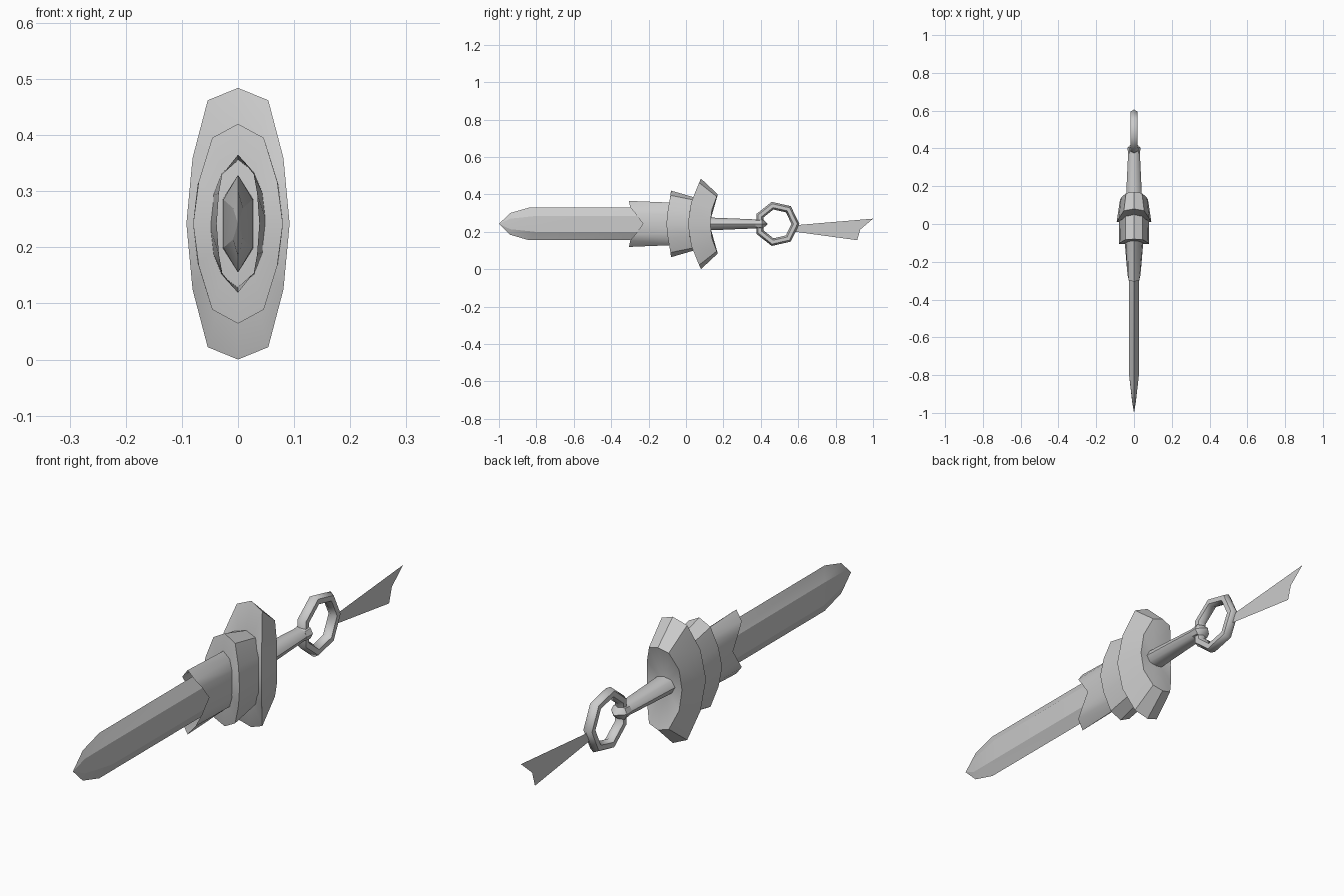
import bpy, bmesh, math

if "Cube" in bpy.data.objects:
    bpy.data.objects.remove(bpy.data.objects["Cube"])

CZ = 0.242  # height of the long axis


def finish(name, bm, angle=35):
    bmesh.ops.remove_doubles(bm, verts=bm.verts, dist=1e-5)
    bmesh.ops.recalc_face_normals(bm, faces=bm.faces)
    me = bpy.data.meshes.new(name)
    bm.to_mesh(me)
    bm.free()
    ob = bpy.data.objects.new(name, me)
    bpy.context.collection.objects.link(ob)
    bpy.ops.object.select_all(action='DESELECT')
    ob.select_set(True)
    bpy.context.view_layer.objects.active = ob
    bpy.ops.object.shade_smooth_by_angle(angle=math.radians(angle))
    return ob


def full_ring(q):
    """Mirror a quarter section (x, height, y), top to side, into a loop."""
    right = q + [(x, -h, y) for x, h, y in reversed(q[:-1])]
    return right + [(-x, h, y) for x, h, y in reversed(right[1:-1])]


def loft(name, quarters, start=None, end=None, angle=35):
    """Skin sections along y; start/end are y values of cap centres."""
    bm = bmesh.new()
    rings = [[bm.verts.new((x, y, CZ + h)) for x, h, y in full_ring(q)]
             for q in quarters]
    n = len(rings[0])
    for a, b in zip(rings, rings[1:]):
        for i in range(n):
            j = (i + 1) % n
            bm.faces.new((a[i], a[j], b[j], b[i]))
    for r, y in ((rings[0], start), (rings[-1], end)):
        if y is not None:
            c = bm.verts.new((0, y, CZ))
            for i in range(n):
                bm.faces.new((r[i], r[(i + 1) % n], c))
    return finish(name, bm, angle)


def oval(w, h, y):
    return [(0, h, y), (w * .71, h * .71, y), (w, 0, y)]


# Blade with flat sides, bevelled edges and a faceted tip
loft("blade", [
    [(0, .087, -.10), (.028, .043, -.10), (.028, 0, -.10)],
    [(0, .087, -.84), (.026, .043, -.80), (.026, 0, -.80)],
    [(0, .058, -.94), (.009, .028, -.94), (.010, 0, -.94)],
], start=-.10, end=-1.0, angle=15)

# Collar with a V notch in each side
loft("blade_collar", [
    [(0, .123, -.305), (.028, .088, -.298), (.034, .055, -.27), (.038, 0, -.230)],
    [(0, .113, -.06), (.030, .090, -.06), (.046, .050, -.06), (.052, 0, -.06)],
])

# Inner guard
loft("inner_guard", [
    [(0, .178, -.080), (.046, .153, -.083), (.070, .075, -.097), (.080, 0, -.105)],
    [(0, .140, .05), (.046, .128, .04), (.072, .070, .02), (.080, 0, .02)],
], start=-.105, end=.03)

# Outer crescent guard
loft("outer_guard", [
    [(0, .242, .080), (.054, .220, .070), (.081, .117, .028), (.092, 0, .010)],
    [(0, .158, .170), (.042, .146, .164), (.068, .078, .139), (.074, 0, .130)],
], start=.010, end=.125)

# Tapered grip and its pointed end cap
loft("grip", [oval(.045, .036, .08), oval(.030, .023, .40)],
     start=.08, end=.40, angle=50)
loft("grip_cap", [oval(.032, .024, .372), oval(.034, .029, .405)],
     start=.372, end=.438, angle=35)

# Seven-sided pommel ring
bpy.ops.mesh.primitive_torus_add(
    major_segments=7, minor_segments=6, major_radius=.100, minor_radius=.021,
    location=(0, .485, CZ), rotation=(0, math.pi / 2, 0))
ring = bpy.context.object
ring.name = "pommel_ring"
# turn so that one corner points to +y
ring.rotation_euler = (math.pi / 2, 0, math.pi / 2)
bpy.ops.object.shade_smooth_by_angle(angle=math.radians(62))

# Flat swallow-tailed ribbon
bm = bmesh.new()
pts = [(.585, .235), (1.0, .270), (.932, .212), (.915, .155), (.585, .200)]
v = [bm.verts.new((0, y, z)) for y, z in pts]
bm.faces.new((v[0], v[1], v[2]))
bm.faces.new((v[0], v[2], v[4]))
bm.faces.new((v[2], v[3], v[4]))
finish("ribbon", bm)
